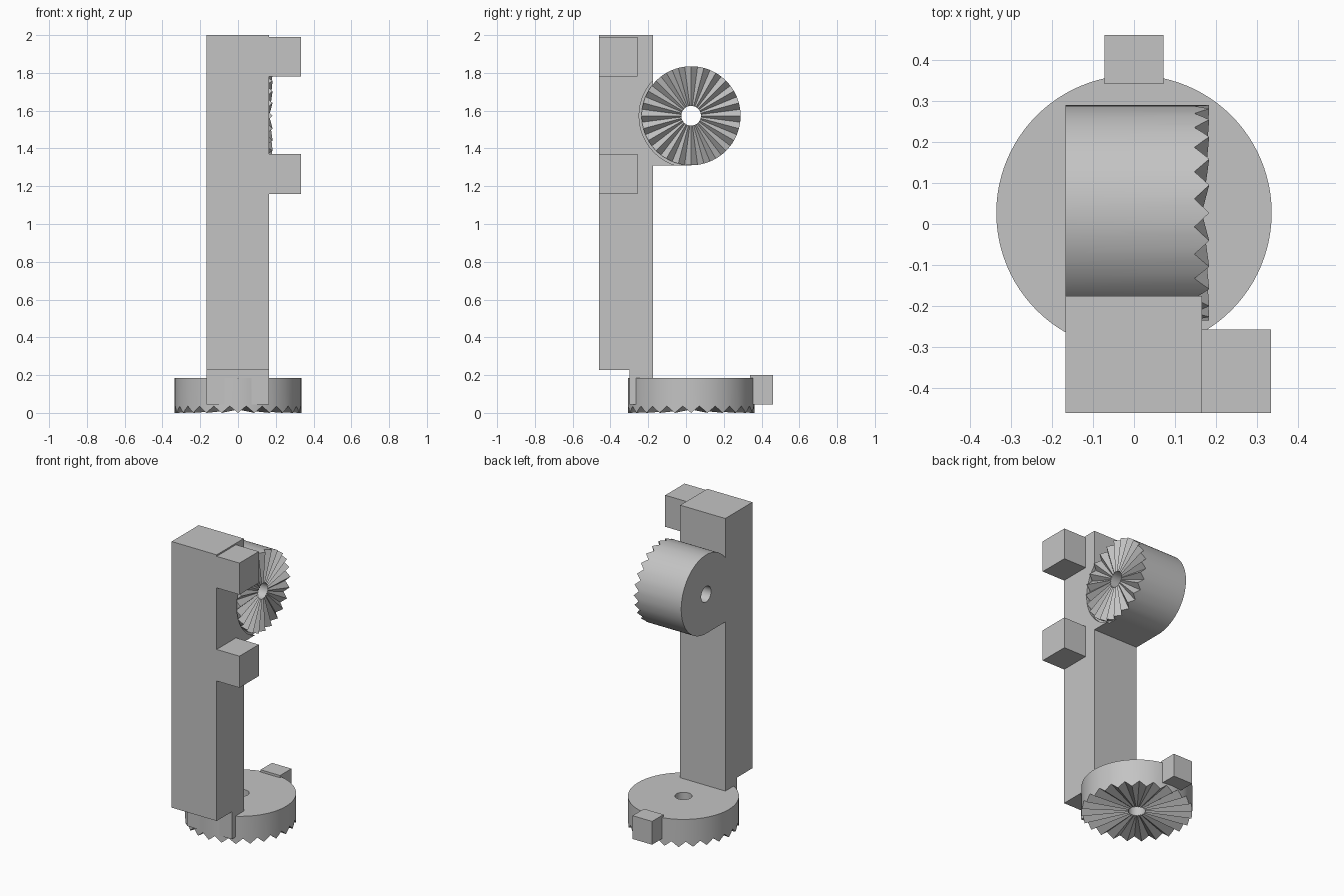
import bpy
import bmesh
from math import sin, cos, pi, radians
from mathutils import Matrix, Vector

cube = bpy.data.objects.get("Cube")
if cube:
    bpy.data.objects.remove(cube, do_unlink=True)

grey = bpy.data.materials.new("plain grey")
grey.use_nodes = True
grey.diffuse_color = (0.55, 0.55, 0.55, 1)
grey.node_tree.nodes["Principled BSDF"].inputs["Base Color"].default_value = (0.55, 0.55, 0.55, 1)

AXIS_Y = 0.027
KNOB_Z = 1.573


def finish(name, bm):
    bmesh.ops.recalc_face_normals(bm, faces=bm.faces[:])
    mesh = bpy.data.meshes.new(name)
    bm.to_mesh(mesh)
    bm.free()
    mesh.materials.append(grey)
    obj = bpy.data.objects.new(name, mesh)
    bpy.context.scene.collection.objects.link(obj)
    return obj


def box(name, low, high):
    bm = bmesh.new()
    low, high = Vector(low), Vector(high)
    size = high - low
    bmesh.ops.create_cube(bm, size=1, matrix=Matrix.Translation((low + high) / 2) @ Matrix.Diagonal((*size, 1)))
    return finish(name, bm)


def toothed_disc(name, radius, length, matrix, teeth=24, depth=0.036, hole=0.052):
    """Drilled disc with radial teeth on its lower face, converging on the axis."""
    bm = bmesh.new()
    steps = teeth * 4
    wave = (-1, 0, 1, 0)  # peak, flank, valley, flank
    rings = []
    for r, toothed in ((radius, False), (radius, True), (hole, True), (hole, False)):
        ring = []
        for i in range(steps):
            a = 2 * pi * i / steps
            z = depth / 2 * (1 + wave[i % 4] * r / radius) if toothed else length
            ring.append(bm.verts.new((r * cos(a), r * sin(a), z)))
        rings.append(ring)
    for k in range(4):
        a, b = rings[k], rings[(k + 1) % 4]
        for i in range(steps):
            j = (i + 1) % steps
            bm.faces.new((a[i], a[j], b[j], b[i]))
    bm.transform(matrix)
    obj = finish(name, bm)
    bpy.ops.object.select_all(action='DESELECT')
    obj.select_set(True)
    bpy.context.view_layer.objects.active = obj
    bpy.ops.object.shade_smooth_by_angle(angle=radians(25))
    return obj


# Base disc with its back tab
toothed_disc("base_disc", 0.335, 0.185, Matrix.Translation((0, AXIS_Y, 0)))
box("back_tab", (-0.072, 0.34, 0.045), (0.072, 0.46, 0.2))

# Upright column, its foot and the web under the upper disc
column = box("column", (-0.167, -0.46, 0.228), (0.165, -0.175, 2.0))
box("column_foot", (-0.167, -0.3, 0.045), (0.165, -0.175, 0.228))
web = box("disc_web", (-0.167, -0.175, 1.311), (0.165, AXIS_Y, 1.5))

# Upper disc with its teeth facing sideways
toothed_disc("upper_disc", 0.262, 0.35,
             Matrix.Translation((0.183, AXIS_Y, KNOB_Z)) @ Matrix.Rotation(-pi / 2, 4, 'Y'))

# Recess that clears the upper teeth
bm = bmesh.new()
bmesh.ops.create_cone(bm, cap_ends=True, segments=96, radius1=0.275, radius2=0.275, depth=0.1,
                      matrix=Matrix.Translation((0.197, AXIS_Y, KNOB_Z)) @ Matrix.Rotation(pi / 2, 4, 'Y'))
cutter = finish("recess_cutter", bm)
cutter.hide_render = True
cutter.hide_viewport = True
for part in (column, web):
    cut = part.modifiers.new("recess", 'BOOLEAN')
    cut.operation = 'DIFFERENCE'
    cut.solver = 'EXACT'
    cut.object = cutter

# Two side lugs
for name, z in (("lower_lug", 1.16), ("upper_lug", 1.78)):
    box(name, (0.165, -0.46, z), (0.333, -0.257, z + 0.21))
